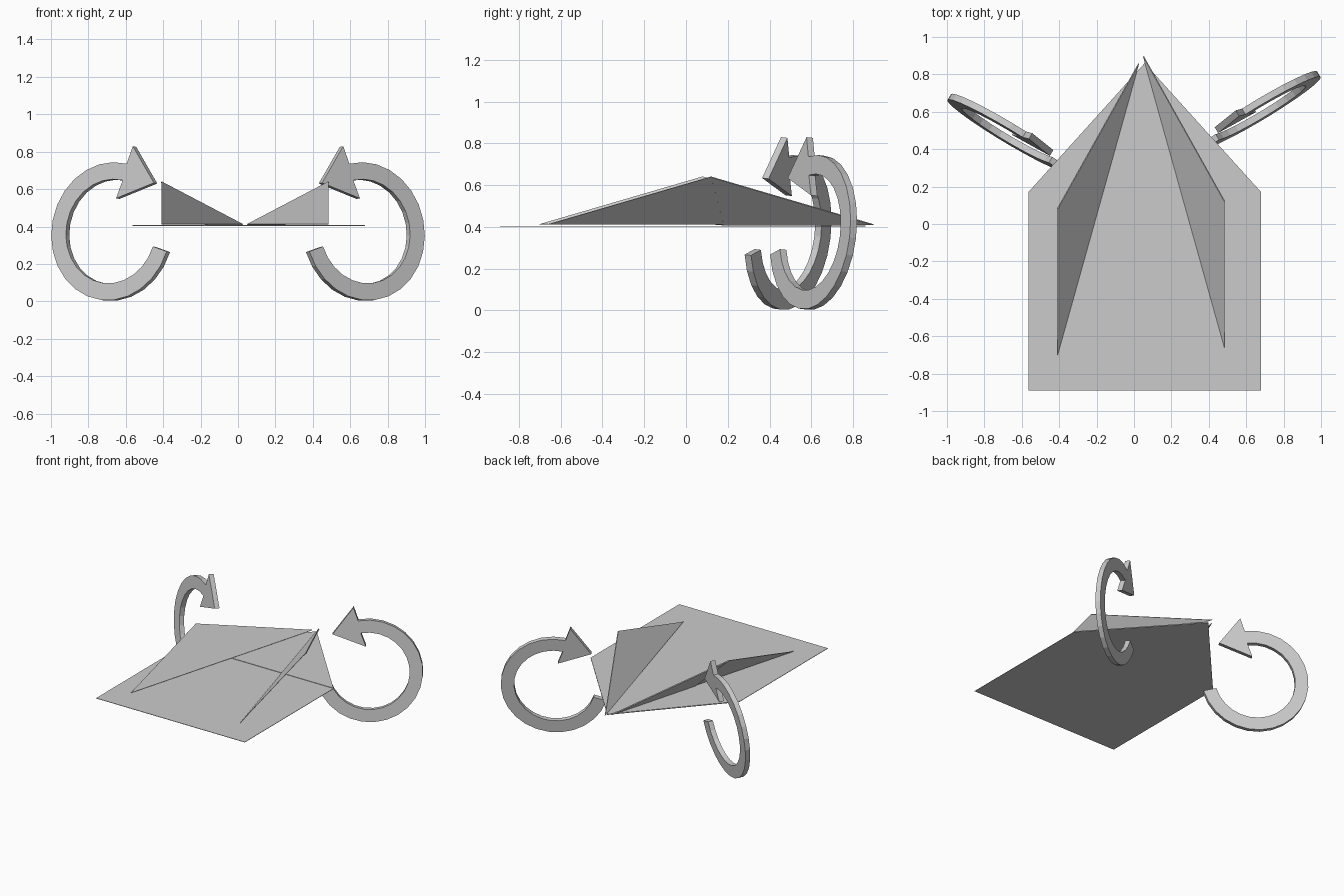
import bpy, bmesh
from math import sin, cos, radians
from mathutils import Vector

if "Cube" in bpy.data.objects:
    bpy.data.objects.remove(bpy.data.objects["Cube"])


def plate(name, pts, offset):
    """Flat outline given a thickness by extruding it along offset."""
    bm = bmesh.new()
    face = bm.faces.new([bm.verts.new(p) for p in pts])
    ext = bmesh.ops.extrude_face_region(bm, geom=[face])
    verts = [g for g in ext["geom"] if isinstance(g, bmesh.types.BMVert)]
    bmesh.ops.translate(bm, verts=verts, vec=offset)
    bmesh.ops.recalc_face_normals(bm, faces=bm.faces)
    mesh = bpy.data.meshes.new(name)
    bm.to_mesh(mesh)
    bm.free()
    obj = bpy.data.objects.new(name, mesh)
    bpy.context.collection.objects.link(obj)
    return obj


# Paper sheet with a pointed nose, plus the layer folded over the nose
L, R, NOSE, FOLD, BACK = -0.565, 0.68, (0.057, 0.86), 0.17, -0.89
sheet = [(L, BACK), (R, BACK), (R, FOLD), NOSE, (L, FOLD)]
plate("paper_sheet", [(x, y, 0.402) for x, y in sheet], (0, 0, 0.003))
plate("folded_nose_layer", [(x, y, 0.4055) for x, y in sheet[2:]], (0, 0, 0.003))


# Raised wing flaps: a triangle hinged on its inner crease, doubled near the nose
def flap(side, s, dy):
    def P(x, y, z):
        return Vector((0.0375 + s * x, y + dy, z))
    apex, top, tip = P(0.0125, 0.857, 0.411), P(0.4475, 0.08, 0.639), P(0.4475, -0.70, 0.411)
    n = (top - tip).cross(apex - tip).normalized()
    if n.z < 0:
        n = -n
    crease = tip.lerp(apex, (0.14 + 0.70) / (0.857 + 0.70))
    plate(side + "_flap", [tip, top, apex], n * 0.003)
    plate(side + "_flap_layer", [crease, top, apex], n * -0.004)


flap("left", -1, 0.0)
flap("right", 1, 0.04)

# Curved fold arrows: an open ring ending in an arrowhead, leaning slightly back
SEGS, OUTER, INNER, THICK = 20, 0.371, 0.28, 0.036


def arrow(side, s, cy):
    a = radians(31)
    u = Vector((s * cos(a), sin(a), 0))
    back = Vector((-s * sin(a), cos(a), 0))
    v = (Vector((0, 0, 1)) + back * 0.1).normalized()
    n = u.cross(v).normalized()
    angles = [radians(-163 + 265 * i / SEGS) for i in range(SEGS + 1)]
    outline = [(OUTER * cos(t), OUTER * sin(t)) for t in angles]
    outline += [(-0.11, 0.457), (-0.253, 0.26), (-0.022, 0.177)]
    outline += [(INNER * cos(t), INNER * sin(t)) for t in reversed(angles)]
    centre = Vector((s * 0.671, cy, 0.373)) - n * THICK / 2
    plate(side + "_fold_arrow", [centre + u * x + v * y for x, y in outline], n * THICK)


arrow("left", -1, 0.488)
arrow("right", 1, 0.61)
